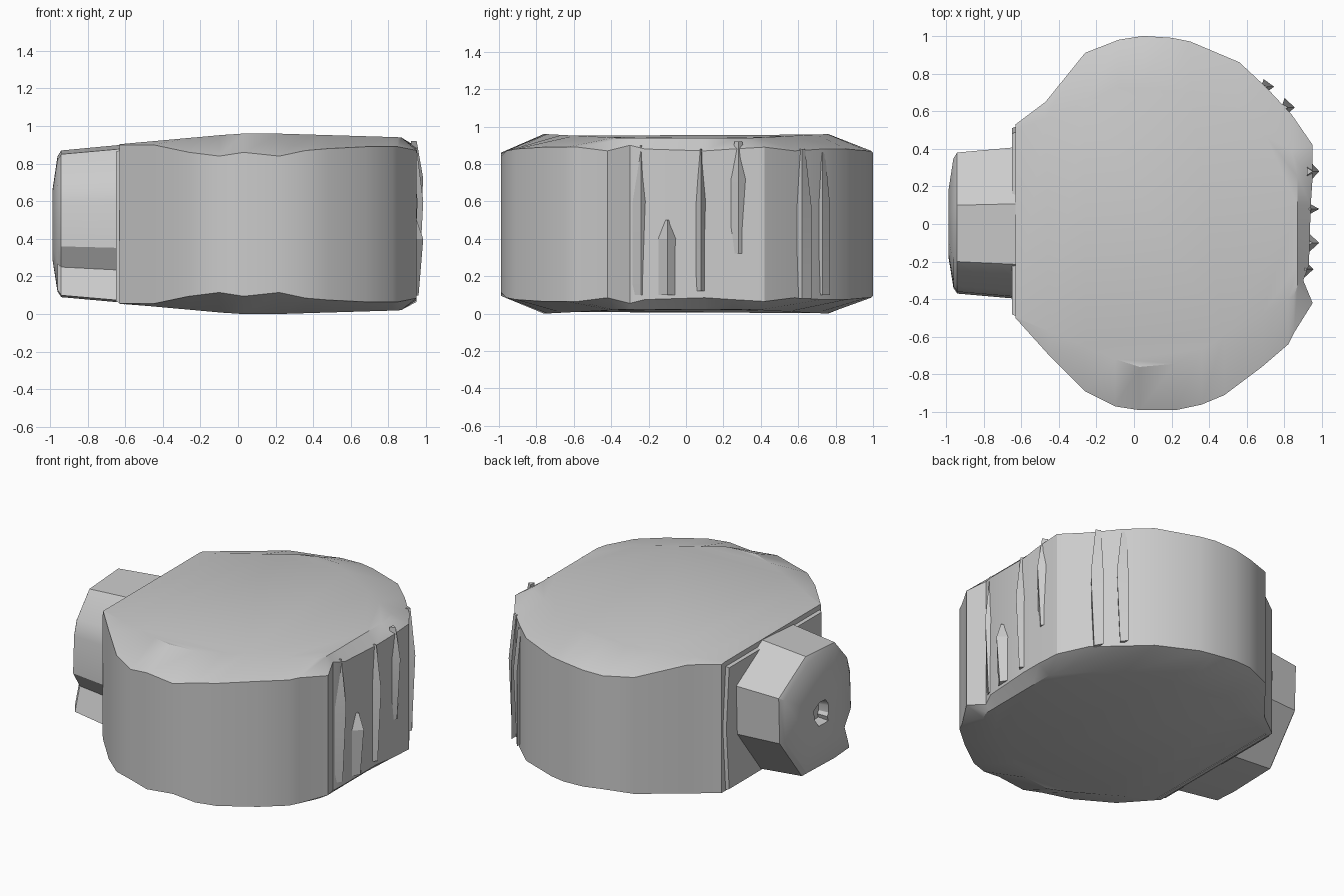
import bpy, bmesh, math

cube = bpy.data.objects.get("Cube")
if cube:
    bpy.data.objects.remove(cube, do_unlink=True)

grey = bpy.data.materials.new("stone grey")
grey.use_nodes = True
colour = (0.6, 0.6, 0.6, 1)
grey.diffuse_color = colour
grey.node_tree.nodes["Principled BSDF"].inputs["Base Color"].default_value = colour


def make(name, rings, angle):
    """Skin a stack of equal rings and close both ends."""
    bm = bmesh.new()
    loops = [[bm.verts.new(p) for p in ring] for ring in rings]
    n = len(loops[0])
    for a, b in zip(loops, loops[1:]):
        for i in range(n):
            j = (i + 1) % n
            bm.faces.new((a[i], a[j], b[j], b[i]))
    bm.faces.new(loops[0][::-1])
    bm.faces.new(loops[-1])
    bmesh.ops.triangulate(bm, faces=[f for f in bm.faces if len(f.verts) > 4])
    bmesh.ops.recalc_face_normals(bm, faces=bm.faces)
    mesh = bpy.data.meshes.new(name)
    bm.to_mesh(mesh)
    bm.free()
    mesh.materials.append(grey)
    ob = bpy.data.objects.new(name, mesh)
    bpy.context.collection.objects.link(ob)
    bpy.ops.object.select_all(action='DESELECT')
    bpy.context.view_layer.objects.active = ob
    ob.select_set(True)
    bpy.ops.object.shade_smooth_by_angle(angle=math.radians(angle))
    return ob


# Body outline with the height of its upper rim: x, y, z
outline = [
    (-.63, -.5, .9), (-.45, -.7, .9), (-.26, -.89, .86), (-.1, -.97, .84),
    (.03, -.99, .86), (.22, -.99, .84), (.36, -.96, .87), (.48, -.91, .88),
    (.68, -.76, .89), (.82, -.64, .89), (.85, -.58, .89), (.95, -.42, .87),
    (.9, -.3, .9), (.93, -.22, .88), (.94, .1, .87), (.95, .25, .88),
    (.95, .42, .89), (.84, .58, .87), (.7, .73, .88), (.56, .86, .88),
    (.3, .97, .87), (.2, .99, .87), (.05, 1, .86), (-.08, .98, .85),
    (-.26, .91, .86), (-.47, .65, .9), (-.63, .53, .9)]


def cap(x, y):
    """Edge of the flat top, pulled in from the outline."""
    limit = .76 - .42 * max(0, -x) - .57 * max(0, x - .19)
    z = .96 - .09 * max(0, -x) - .03 * max(0, x - .2)
    return min(x, .87), max(-limit, min(limit, y)), z


caps = [cap(x, y) for x, y, z in outline]
make("body", [
    [(x, y, .96 - z) for x, y, z in caps],
    [(x, y, .955 - z) for x, y, z in outline],
    outline,
    caps], 32)

# Side knob: cross-section in y, z, narrowing outward with a dished end and a hole
section = [(.1, .87), (.38, .7), (.37, .4), (.14, .1), (-.2, .09), (-.35, .1),
           (-.3, .25), (-.37, .36), (-.36, .6), (-.33, .7), (-.2, .85)]


def knob_ring(x, s):
    return [(x, y * s, .47 + (z - .47) * s) for y, z in section]


make("side_knob", [knob_ring(-.6, 1.08), knob_ring(-.94, 1), knob_ring(-.96, .92),
                   knob_ring(-.985, .5), knob_ring(-.985, .2), knob_ring(-.92, .17)], 25)

# Thin splinters along the rough side: x, y, middle z, half height, half width
for i, (x, y, z, h, w) in enumerate([
        (.95, .08, .5, .38, .03), (.95, .28, .62, .3, .06), (.92, -.24, .5, .4, .05),
        (.82, .62, .48, .4, .05), (.71, .73, .48, .38, .04), (.95, -.1, .3, .2, .05)]):
    make(f"splinter_{i + 1}", [
        [(x - .02, y - w, z - h), (x + .01, y, z - h), (x - .02, y + w, z - h)],
        [(x - .02, y - w, z + .1), (x + .035, y, z + .1), (x - .02, y + w, z + .1)],
        [(x - .03, y - w / 3, z + h), (x, y, z + h), (x - .03, y + w / 3, z + h)]], 20)

# Low ridge where the knob meets the body
make("knob_collar", [
    [(x, y * s, .47 + (z - .47) * s) for y, z in
     [(-.5, .05), (.5, .05), (.53, .47), (.5, .88), (-.5, .88), (-.5, .47)]]
    for x, s in ((-.6, 1), (-.65, .96))], 30)
